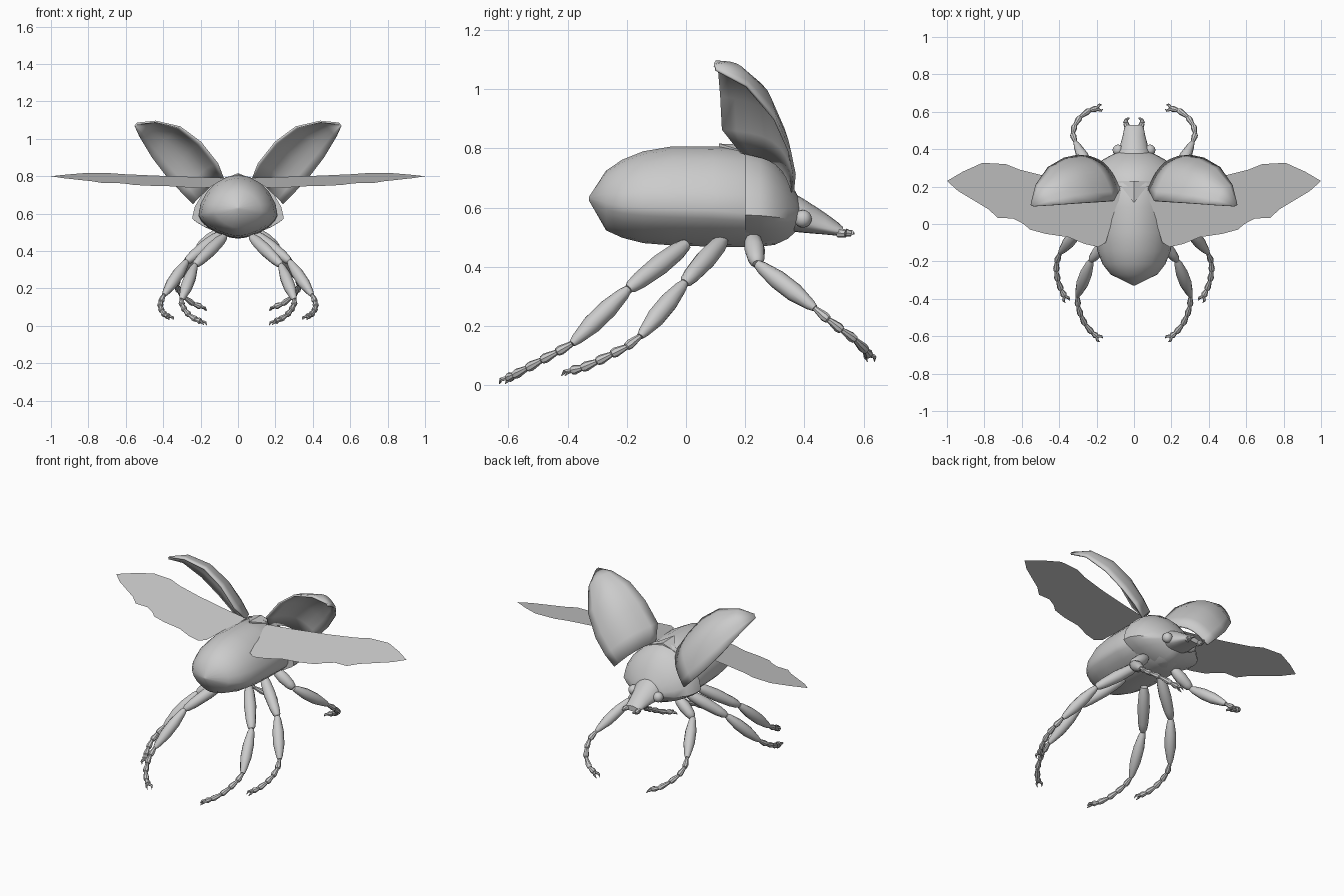
import bpy, bmesh, math
from mathutils import Vector

if "Cube" in bpy.data.objects:
    bpy.data.objects.remove(bpy.data.objects["Cube"])


def finish(name, bm, angle=40):
    bmesh.ops.remove_doubles(bm, verts=bm.verts, dist=1e-5)
    bmesh.ops.recalc_face_normals(bm, faces=bm.faces)
    me = bpy.data.meshes.new(name)
    bm.to_mesh(me)
    bm.free()
    ob = bpy.data.objects.new(name, me)
    bpy.context.collection.objects.link(ob)
    bpy.context.view_layer.objects.active = ob
    ob.select_set(True)
    bpy.ops.object.shade_smooth_by_angle(angle=math.radians(angle))
    ob.select_set(False)
    return ob


def skin(bm, rings, cap=True):
    rows = [[bm.verts.new(p) for p in r] for r in rings]
    n = len(rows[0])
    for a, b in zip(rows, rows[1:]):
        for i in range(n):
            j = (i + 1) % n
            bm.faces.new((a[i], a[j], b[j], b[i]))
    if cap:
        bm.faces.new(rows[0])
        bm.faces.new(rows[-1])


def section(y, hw, top, mid, bot, up, low, n=20):
    # rounded body cross-section with a side edge at height mid
    pts = []
    for i in range(n):
        a = 2 * math.pi * i / n
        c, s = math.cos(a), math.sin(a)
        e = 2 / (up if s >= 0 else low)
        x = math.copysign(abs(c) ** e, c) * hw
        z = mid + abs(s) ** e * ((top if s >= 0 else bot) - mid)
        pts.append((x, y, z))
    return pts


def body(name, stations, up, low, angle=40):
    bm = bmesh.new()
    skin(bm, [section(*s, up, low) for s in stations])
    return finish(name, bm, angle)


def tube(bm, a, b, profile, n=10):
    # spindle between two points, profile = (t, radius)
    a, b = Vector(a), Vector(b)
    q = (b - a).to_track_quat('Z', 'Y')
    skin(bm, [[a.lerp(b, t) + q @ Vector((r * math.cos(k * 2 * math.pi / n),
                                          r * math.sin(k * 2 * math.pi / n), 0))
               for k in range(n)] for t, r in profile])


# Abdomen and underside
body("abdomen", [(-.328, .006, .636, .63, .624), (-.27, .125, .725, .615, .523),
                 (-.215, .168, .762, .605, .498), (-.145, .196, .79, .6, .48),
                 (-.045, .21, .807, .595, .472), (.09, .212, .807, .59, .468),
                 (.21, .205, .80, .58, .466), (.3, .16, .74, .57, .474),
                 (.355, .09, .66, .57, .51)], 1.85, 1.6)

# Thorax shield
body("thorax_shield", [(.2, .245, .808, .575, .47), (.25, .243, .795, .573, .468),
                       (.3, .22, .757, .568, .474), (.345, .165, .70, .562, .495),
                       (.372, .115, .65, .565, .52), (.387, .075, .62, .57, .54)],
     1.76, 1.3, 35)

# Small triangular plate behind the shield
bm = bmesh.new()
low = [bm.verts.new(p) for p in [(-.09, .23, .765), (0, .112, .8), (.09, .23, .765), (0, .23, .79)]]
top = [bm.verts.new(p) for p in [(-.09, .23, .78), (0, .112, .816), (.09, .23, .78), (0, .23, .812)]]
for q in (low, top):
    bm.faces.new((q[0], q[1], q[3]))
    bm.faces.new((q[1], q[2], q[3]))
for i in range(4):
    j = (i + 1) % 4
    bm.faces.new((low[i], low[j], top[j], top[i]))
finish("scutellum", bm, 20)

# Head
body("head", [(.35, .085, .655, .565, .52), (.385, .088, .637, .56, .516),
              (.42, .074, .615, .545, .513), (.47, .061, .582, .53, .509),
              (.51, .053, .553, .52, .505), (.53, .045, .535, .517, .503)], 1.9, 2.2)

for side, sx in (("left", -1), ("right", 1)):
    # Eye
    bm = bmesh.new()
    bmesh.ops.create_uvsphere(bm, u_segments=12, v_segments=8, radius=.03)
    bmesh.ops.translate(bm, verts=bm.verts, vec=(sx * .085, .395, .562))
    finish(side + "_eye", bm)

    # Curved jaw around the front notch
    jaw = [(.034, .515, .017), (.044, .54, .014), (.042, .558, .01), (.024, .567, .003)]
    bm = bmesh.new()
    for (x0, y0, r0), (x1, y1, r1) in zip(jaw, jaw[1:]):
        tube(bm, (sx * x0, y0, .515), (sx * x1, y1, .512), [(0, r0), (1, r1)], 8)
    finish(side + "_jaw", bm)

    # Raised wing case: domed shell between inner edge and outer edge
    inner = [(.078, .187, .785), (.11, .123, .866), (.2, .117, .98),
             (.31, .11, 1.062), (.44, .1, 1.092), (.538, .094, 1.082)]
    outer = [(.24, .36, .652), (.30, .366, .712), (.375, .35, .79),
             (.46, .3, .9), (.525, .205, 1.01), (.55, .1, 1.066)]
    bulge = [.045, .065, .068, .06, .04, .003]
    out = Vector((-.29, .76, .59))
    bm = bmesh.new()
    rows = []
    for a, b, h in zip(inner, outer, bulge):
        row = []
        for k in range(9):
            p = Vector(a).lerp(Vector(b), k / 8) + out * h * math.sin(math.pi * k / 8)
            row.append(bm.verts.new((sx * p.x, p.y, p.z)))
        rows.append(row)
    for r, s in zip(rows, rows[1:]):
        for k in range(8):
            bm.faces.new((r[k], r[k + 1], s[k + 1], s[k]))
    ob = finish(side + "_wing_case", bm, 45)
    m = ob.modifiers.new("thickness", 'SOLIDIFY')
    m.thickness = .01
    m.offset = 0

    # Flat flying wing, tilted about the x axis
    outline = [(.07, .18), (.25, .21), (.45, .25), (.61, .29), (.685, .32), (.81, .327),
               (.915, .28), (1, .23), (.94, .176), (.87, .134), (.78, .08), (.727, .032),
               (.647, .03), (.59, 0), (.556, -.03), (.47, -.053), (.353, -.07),
               (.262, -.107), (.19, -.123), (.15, -.098), (.134, -.04), (.086, .1)]
    bm = bmesh.new()
    f = bm.faces.new([bm.verts.new((sx * x, y, .8 + .18 * (y - .23))) for x, y in outline])
    if f.normal.z < 0 or sx > 0:
        f.normal_flip()
    bmesh.ops.triangulate(bm, faces=bm.faces)
    finish(side + "_flying_wing", bm)

    # Legs: hip, knee, ankle, then the foot joints
    legs = {
        "front": [(.1, .225, .5), (.215, .24, .41), (.312, .435, .26), (.328, .48, .222),
                  (.318, .525, .187), (.29, .57, .155), (.24, .607, .118), (.2, .617, .103)],
        "middle": [(.09, .125, .49), (.275, -.005, .345), (.395, -.155, .165), (.413, -.2, .13),
                   (.416, -.25, .105), (.408, -.3, .08), (.39, -.35, .058), (.372, -.385, .05)],
        "hind": [(.075, 0, .475), (.23, -.195, .325), (.302, -.385, .14), (.3, -.435, .112),
                 (.285, -.487, .085), (.262, -.535, .058), (.225, -.58, .034), (.2, -.6, .025)]}
    for name, pts in legs.items():
        pts = [Vector((sx * p[0], p[1], p[2])) for p in pts]
        bm = bmesh.new()
        tube(bm, pts[0], pts[1], [(0, .02), (.15, .03), (.45, .035), (.8, .029), (.95, .022), (1, .014)])
        tube(bm, pts[1], pts[2], [(0, .014), (.08, .021), (.35, .032), (.65, .032), (.92, .019), (1, .012)])
        for a, b in zip(pts[2:], pts[3:]):
            tube(bm, a, b, [(0, .009), (.75, .017), (1, .014), (1.08, .007)], 8)
        # Pair of hooked claws
        end, d = pts[-1], (pts[-1] - pts[-2]).normalized()
        across = d.cross(Vector((0, 0, 1))).normalized()
        for s in (-1, 1):
            mid = end + d * .02 + across * s * .016
            tip = end + d * .035 + across * s * .012 - Vector((0, 0, .012))
            tube(bm, end, mid, [(0, .009), (1, .007)], 6)
            tube(bm, mid, tip, [(0, .007), (1, .001)], 6)
        finish(side + "_" + name + "_leg", bm)
